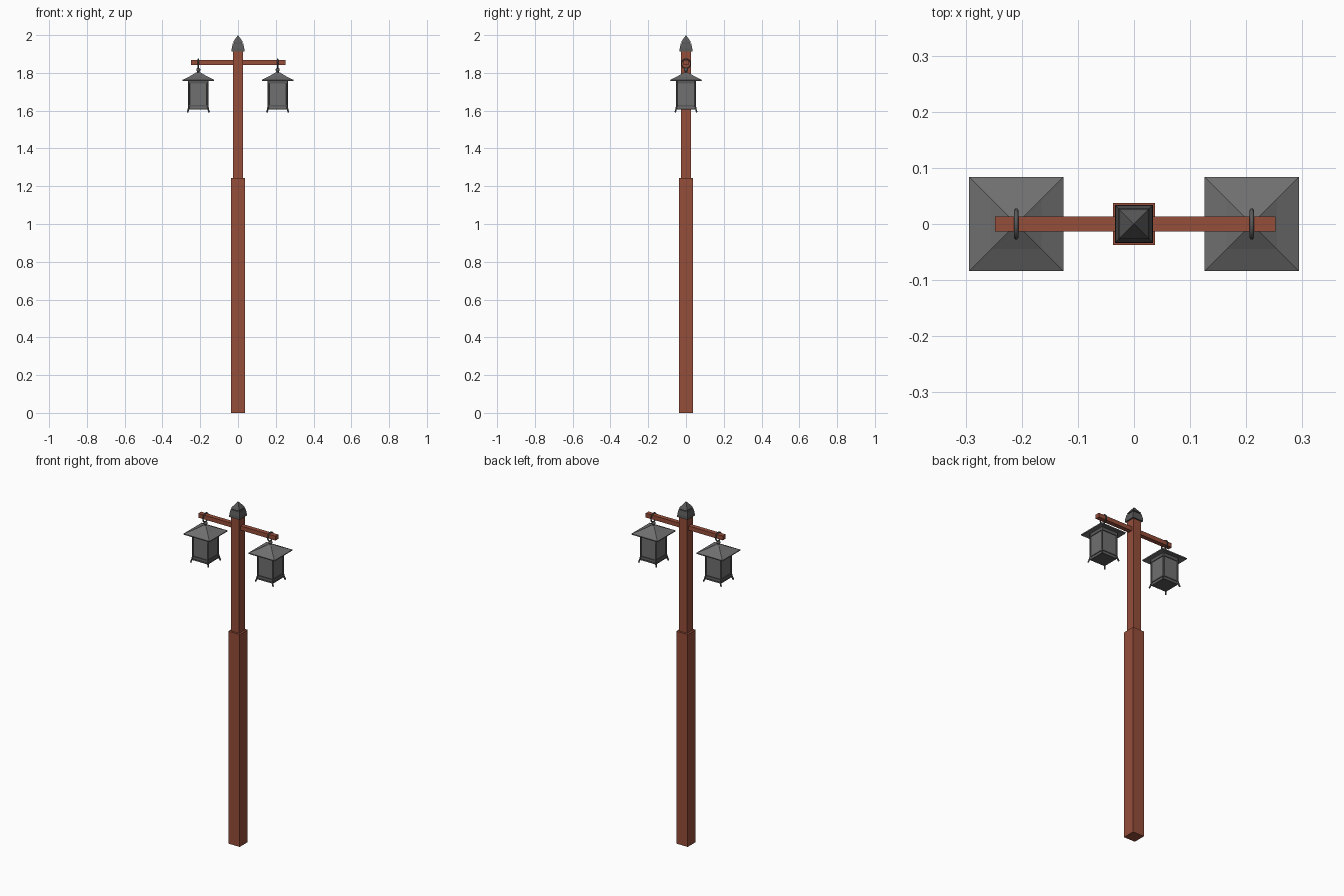
import bpy, bmesh, math
from mathutils import Vector

cube = bpy.data.objects.get("Cube")
if cube:
    bpy.data.objects.remove(cube, do_unlink=True)


def material(name, rgb):
    m = bpy.data.materials.new(name)
    m.use_nodes = True
    m.diffuse_color = (*rgb, 1)
    m.node_tree.nodes["Principled BSDF"].inputs["Base Color"].default_value = (*rgb, 1)
    return m


wood = material("red brown wood", (0.30, 0.075, 0.042))
metal = material("dark grey metal", (0.10, 0.10, 0.10))
roof_metal = material("roof grey", (0.16, 0.16, 0.16))
glass = material("smoky glass", (0.16, 0.16, 0.16))


def finish(name, bm, mat, smooth=False):
    bmesh.ops.recalc_face_normals(bm, faces=bm.faces)
    me = bpy.data.meshes.new(name)
    bm.to_mesh(me)
    bm.free()
    me.materials.append(mat)
    for p in me.polygons:
        p.use_smooth = smooth
    ob = bpy.data.objects.new(name, me)
    bpy.context.collection.objects.link(ob)
    return ob


def add_box(bm, lo, hi):
    lo, hi = Vector(lo), Vector(hi)
    verts = bmesh.ops.create_cube(bm, size=1)["verts"]
    for v in verts:
        v.co = (lo + hi) / 2 + Vector(a * b for a, b in zip(v.co, hi - lo))


def box(name, lo, hi, mat):
    bm = bmesh.new()
    add_box(bm, lo, hi)
    return finish(name, bm, mat)


def square_loft(name, profile, mat, x=0):
    """Stack square rings given as (half width, z)."""
    bm = bmesh.new()
    rings = [[bm.verts.new((x + sx * r, sy * r, z))
              for sx, sy in ((-1, -1), (1, -1), (1, 1), (-1, 1))] for r, z in profile]
    for a, b in zip(rings, rings[1:]):
        for i in range(4):
            j = (i + 1) % 4
            bm.faces.new((a[i], a[j], b[j], b[i]))
    bm.faces.new(rings[0])
    bm.faces.new(rings[-1])
    bmesh.ops.remove_doubles(bm, verts=bm.verts, dist=1e-5)
    return finish(name, bm, mat)


def tube(name, points, radius, mat, cyclic=False):
    """Round bar along a path, converted to a mesh."""
    cu = bpy.data.curves.new(name, "CURVE")
    cu.dimensions = "3D"
    cu.bevel_depth = radius
    cu.bevel_resolution = 1
    cu.use_fill_caps = True
    sp = cu.splines.new("POLY")
    sp.points.add(len(points) - 1)
    for p, co in zip(sp.points, points):
        p.co = (*co, 1)
    sp.use_cyclic_u = cyclic
    cu.materials.append(mat)
    ob = bpy.data.objects.new(name, cu)
    bpy.context.collection.objects.link(ob)
    return ob


def ball(name, loc, radius, mat):
    bm = bmesh.new()
    bmesh.ops.create_uvsphere(bm, u_segments=12, v_segments=8, radius=radius)
    bmesh.ops.translate(bm, verts=bm.verts, vec=loc)
    return finish(name, bm, mat, True)


# Post, cross arm and cap
box("lower_post", (-0.037, -0.037, 0), (0.037, 0.037, 1.243), wood)
box("upper_post", (-0.026, -0.026, 1.243), (0.026, 0.026, 1.915), wood)
box("cross_arm", (-0.248, -0.013, 1.842), (0.252, 0.013, 1.867), wood)
square_loft("post_cap", [(0.034, 1.912), (0.033, 1.93), (0.028, 1.955), (0.022, 1.955),
                         (0.022, 1.961), (0.027, 1.961), (0.024, 1.967), (0, 2.0)], metal)

# Two hanging lanterns
for side, x in (("right", -0.21), ("left", 0.21)):
    # Hanging ring around the arm, with its knob
    ring = [(x, 0.0245 * math.cos(t * math.tau / 24), 1.849 + 0.0245 * math.sin(t * math.tau / 24))
            for t in range(24)]
    tube(side + "_hanging_ring", ring, 0.0038, metal, True)
    ball(side + "_knob", (x, 0, 1.816), 0.011, metal)
    tube(side + "_knob_stem", [(x, 0, 1.79), (x, 0, 1.815)], 0.006, metal)

    # Roof with thin eaves and a hollow underside
    square_loft(side + "_roof", [(0.05, 1.764), (0.083, 1.757), (0.084, 1.763),
                                 (0.045, 1.782), (0.012, 1.802), (0, 1.804)], roof_metal, x)

    # Glass body, frame rails and floor
    box(side + "_glass", (x - 0.047, -0.047, 1.612), (x + 0.047, 0.047, 1.765), glass)
    box(side + "_floor", (x - 0.05, -0.05, 1.605), (x + 0.05, 0.05, 1.613), metal)
    bm = bmesh.new()
    for z, h in ((1.622, 0.007), (1.745, 0.018)):
        for s in (-1, 1):
            e = sorted((s * 0.046, s * 0.051))
            add_box(bm, (x - 0.05, e[0], z), (x + 0.05, e[1], z + h))
            add_box(bm, (x + e[0], -0.05, z), (x + e[1], 0.05, z + h))
    finish(side + "_frame_rails", bm, metal)

    # Corner bars with flared feet
    for i, (sx, sy) in enumerate(((-1, -1), (1, -1), (1, 1), (-1, 1))):
        path = [(x + sx * r, sy * r, z) for r, z in
                ((0.049, 1.765), (0.049, 1.625), (0.053, 1.605), (0.057, 1.592))]
        tube(f"{side}_corner_bar_{i + 1}", path, 0.0045, metal)
